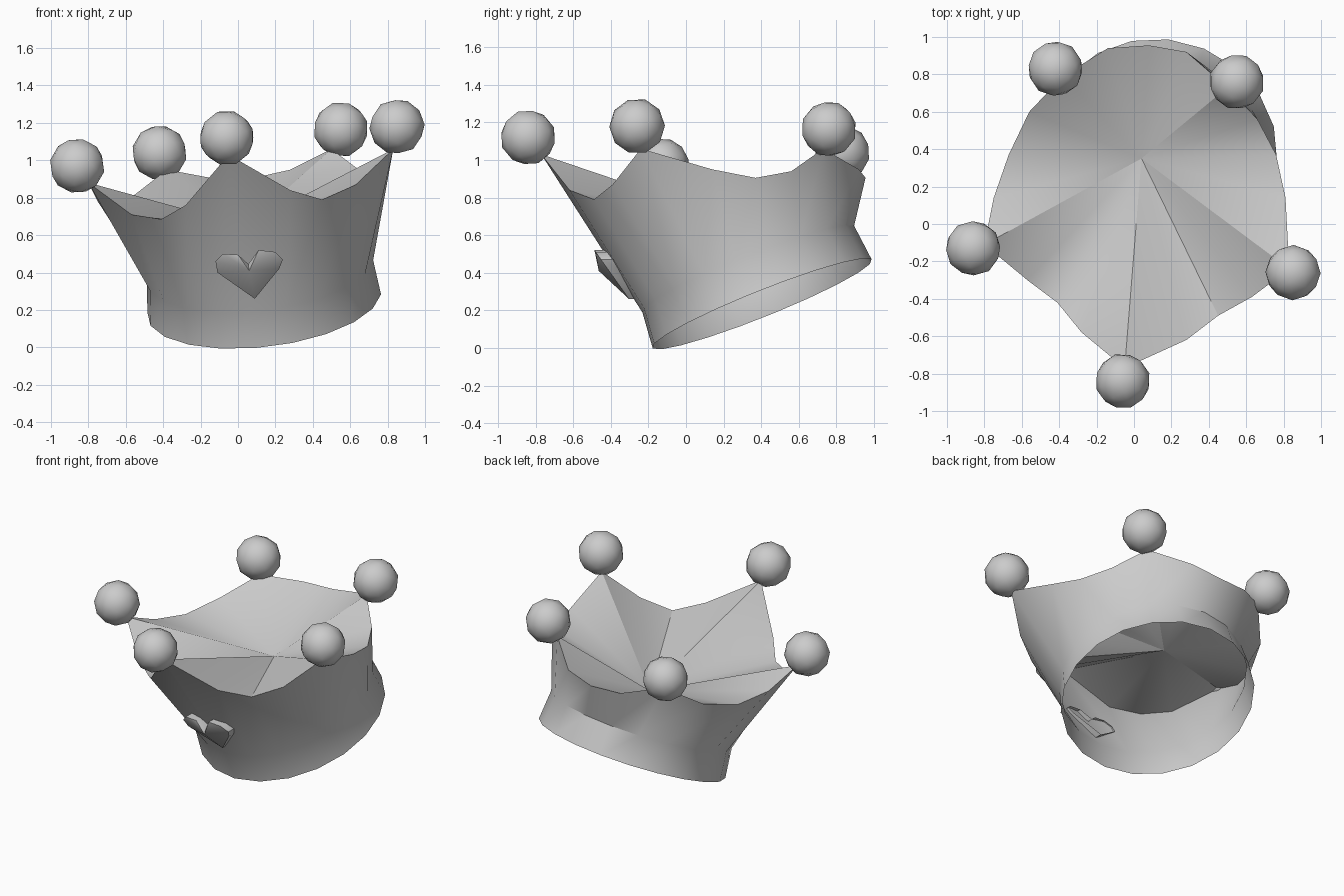
import bpy, bmesh, math
from mathutils import Vector, Euler

cube = bpy.data.objects.get("Cube")
if cube:
    bpy.data.objects.remove(cube)

grey = bpy.data.materials.new("plain grey")
grey.use_nodes = True
colour = (0.6, 0.6, 0.6, 1)
grey.diffuse_color = colour
grey.node_tree.nodes["Principled BSDF"].inputs["Base Color"].default_value = colour


def finish(name, bm, angle):
    """Turn a bmesh into a smooth shaded object."""
    bmesh.ops.recalc_face_normals(bm, faces=bm.faces)
    mesh = bpy.data.meshes.new(name)
    bm.to_mesh(mesh)
    bm.free()
    mesh.materials.append(grey)
    obj = bpy.data.objects.new(name, mesh)
    bpy.context.collection.objects.link(obj)
    bpy.ops.object.select_all(action='DESELECT')
    obj.select_set(True)
    bpy.context.view_layer.objects.active = obj
    bpy.ops.object.shade_smooth_by_angle(angle=math.radians(angle))
    return obj


def bridge(bm, a, b):
    for i in range(len(a)):
        j = (i + 1) % len(a)
        bm.faces.new((a[i], a[j], b[j], b[i]))


def fan(bm, ring, centre):
    c = bm.verts.new(centre)
    for i in range(len(ring)):
        bm.faces.new((ring[i], ring[(i + 1) % len(ring)], c))


# Wavy rim: each tip followed by the three points of the dip beside it
rim = [
    (-.05, -.77, 1.03), (.28, -.62, .84), (.45, -.49, .79), (.63, -.39, .87),
    (.83, -.24, 1.06), (.81, .14, .95), (.76, .37, .905), (.66, .56, .94),
    (.50, .73, 1.06), (.28, .92, .95), (.08, .955, .905), (-.14, .94, .905),
    (-.38, .79, .95), (-.56, .60, .81), (-.67, .37, .75), (-.75, .14, .78),
    (-.80, -.11, .88), (-.57, -.30, .71), (-.41, -.42, .685), (-.28, -.58, .76),
]

# Tilted frame of the headband
axis = Vector((-.12, -.40, 1)).normalized()
side = (Vector((1, 0, 0)) - axis * axis.x).normalized()
back = axis.cross(side)
base = Vector((.14, .405, .235))


def band_ring(bm, height, radius):
    ring = []
    for i in range(len(rim)):
        a = math.radians(-94) + math.tau * i / len(rim)
        ring.append(bm.verts.new(base + axis * height
                                 + radius * (side * math.cos(a) + back * math.sin(a))))
    return ring


# Crown body: flared headband, wall, and sunken lining inside the rim
bm = bmesh.new()
lower = band_ring(bm, 0, .63)
upper = band_ring(bm, .2, .61)
top = [bm.verts.new(p) for p in rim]
bridge(bm, lower, upper)
bridge(bm, upper, top)
fan(bm, top, (.04, .35, .65))
finish("crown_body", bm, 32)

# Balls on the tips
balls = {
    "front": (-.06, -.84, 1.12), "front_left": (.85, -.26, 1.18),
    "back_left": (.55, .76, 1.165), "back_right": (-.42, .83, 1.04),
    "front_right": (-.86, -.13, .97),
}
for k, (name, place) in enumerate(balls.items()):
    bm = bmesh.new()
    bmesh.ops.create_icosphere(bm, subdivisions=2, radius=.148)
    turn = Euler((.38, .1, k * math.tau / 5)).to_matrix()
    for v in bm.verts:
        v.co = turn @ v.co + Vector(place)
    finish(name + "_ball", bm, 60)

# Puffed heart on the leaning front wall
outline = [(.09, .26), (.22, .42), (.24, .47), (.20, .51), (.11, .52), (.055, .445),
           (0, .495), (-.08, .50), (-.12, .46), (-.11, .40)]


def on_wall(x, z, out):
    return Vector((x, -.23 - .71 * (z - .2) - out, z))


bm = bmesh.new()
rings = [[bm.verts.new(on_wall(x, z, out)) for x, z in outline] for out in (-.05, .03)]
bridge(bm, *rings)
fan(bm, rings[1], on_wall(.06, .41, .085))
finish("heart", bm, 40)
